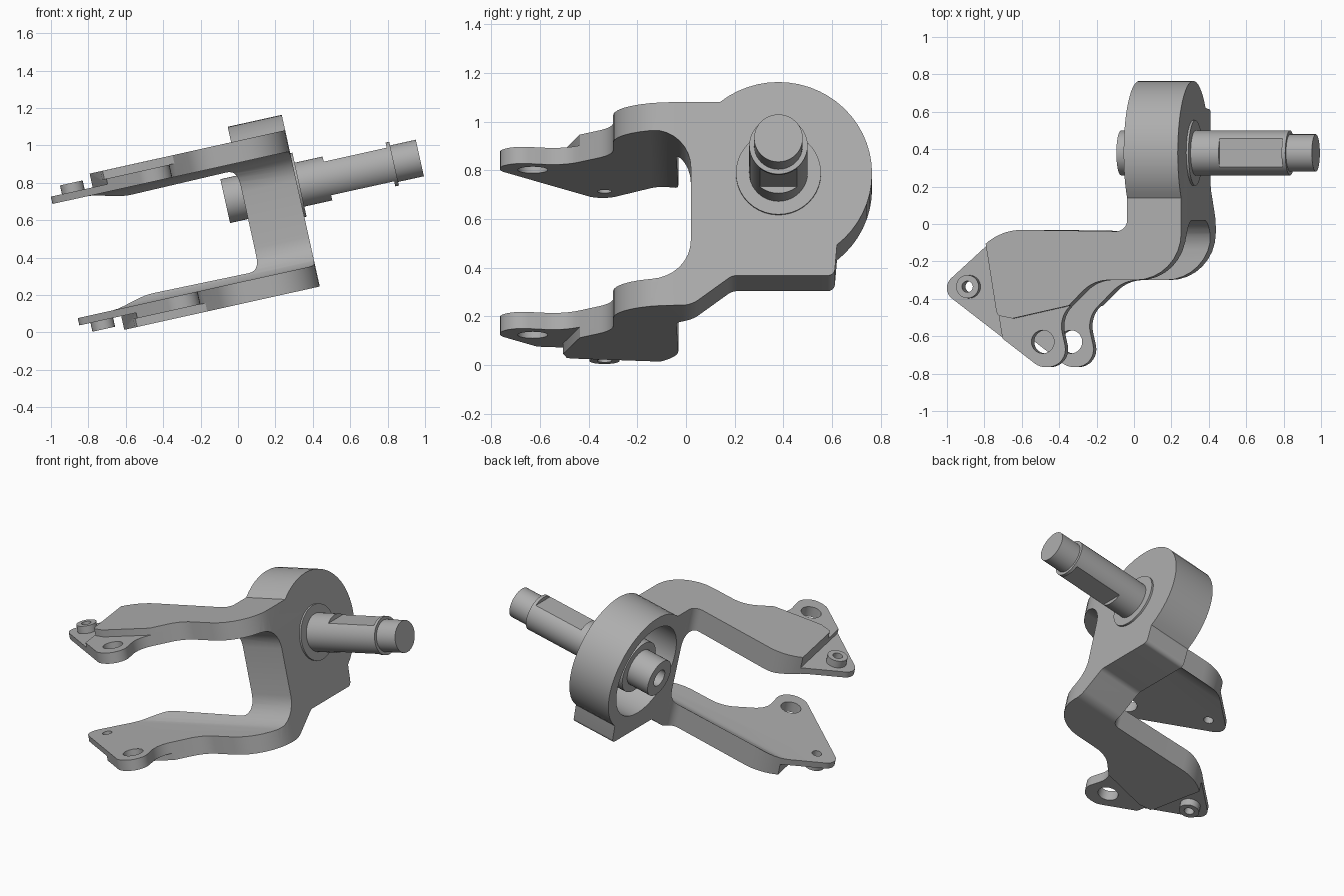
import bpy, bmesh, math
from mathutils import Vector, Matrix

cube = bpy.data.objects.get("Cube")
if cube:
    bpy.data.objects.remove(cube, do_unlink=True)

TILT = Matrix.Rotation(math.radians(-12.5), 4, 'Y')
AXLE_Y, AXLE_W = 0.38, 0.70      # axle centre in the untilted frame
MIRROR = 1.145                   # lower arm height = MIRROR - upper arm height

steel = bpy.data.materials.new("grey_steel")
steel.use_nodes = True
steel.diffuse_color = (0.42, 0.42, 0.42, 1)
steel.node_tree.nodes["Principled BSDF"].inputs["Base Color"].default_value = (0.42, 0.42, 0.42, 1)


def rounded(corners, steps=8):
    """Closed outline from (a, b, fillet radius) corners."""
    out = []
    for i, (a, b, r) in enumerate(corners):
        p = Vector((a, b))
        if r == 0:
            out.append(p)
            continue
        d0 = (Vector(corners[i - 1][:2]) - p).normalized()
        d1 = (Vector(corners[(i + 1) % len(corners)][:2]) - p).normalized()
        half = d0.angle(d1) / 2
        centre = p + (d0 + d1).normalized() * (r / math.sin(half))
        reach = r / math.tan(half)
        s, e = p + d0 * reach - centre, p + d1 * reach - centre
        sweep = math.pi - 2 * half
        for k in range(steps + 1):
            t = k / steps
            v = s * math.sin((1 - t) * sweep) + e * math.sin(t * sweep)
            out.append(centre + v / math.sin(sweep))
    return out


def circle(a, b, r, n=40):
    return [(a + r * math.cos(math.tau * k / n), b + r * math.sin(math.tau * k / n))
            for k in range(n)]


def prism(name, outline, axis, lo, hi):
    """Extrude an outline along the axle ('u') or along the height ('w')."""
    bm = bmesh.new()
    place = (lambda p, t: (t, p[0], p[1])) if axis == 'u' else (lambda p, t: (p[0], p[1], t))
    rings = [[bm.verts.new(place(p, t)) for p in outline] for t in (lo, hi)]
    bm.faces.new(rings[0])
    bm.faces.new(rings[1])
    n = len(outline)
    for i in range(n):
        j = (i + 1) % n
        bm.faces.new((rings[0][i], rings[0][j], rings[1][j], rings[1][i]))
    bmesh.ops.recalc_face_normals(bm, faces=bm.faces)
    mesh = bpy.data.meshes.new(name)
    bm.to_mesh(mesh)
    bm.free()
    mesh.materials.append(steel)
    obj = bpy.data.objects.new(name, mesh)
    bpy.context.scene.collection.objects.link(obj)
    return obj


def combine(obj, other, operation):
    """Apply a boolean and discard the helper."""
    mod = obj.modifiers.new("boolean", 'BOOLEAN')
    mod.operation, mod.object, mod.solver = operation, other, 'EXACT'
    deps = bpy.context.evaluated_depsgraph_get()
    mesh = bpy.data.meshes.new_from_object(obj.evaluated_get(deps))
    obj.modifiers.clear()
    obj.data = mesh
    bpy.data.objects.remove(other, do_unlink=True)


def cylinder(name, lo, hi, r):
    return prism(name, circle(AXLE_Y, AXLE_W, r), 'u', lo, hi)


# Fork body: side profile crossed with the plan outline
drum = [(AXLE_Y + 0.385 * math.cos(math.radians(a)), AXLE_W + 0.385 * math.sin(math.radians(a)), 0)
        for a in [128.7 - 180 * k / 28 for k in range(29)]]
side = rounded([(-0.9, 1.0, 0)] + drum + [
    (0.61, 0.27, 0.03), (0.19, 0.27, 0.06), (0.02, 0.145, 0.12), (-0.9, 0.145, 0),
    (-0.9, 0.26, 0), (0.02, 0.26, 0.16), (0.02, 0.885, 0.16), (-0.9, 0.885, 0)])
plan = rounded([
    (0.48, 0.85, 0), (0.184, 0.85, 0), (0.184, -0.04, 0.06), (-0.506, -0.03, 0.3),
    (-0.86, -0.347, 0.07), (-0.306, -0.765, 0.1), (-0.14, -0.765, 0.095),
    (-0.20, -0.50, 0.15), (0.0, -0.30, 0.2), (0.48, -0.30, 0.25)])
fork = prism("fork_body", side, 'u', -1.0, 0.48)
combine(fork, prism("plan", plan, 'w', 0, 1.3), 'INTERSECT')

# Hollow drum
combine(fork, cylinder("cup", 0.1, 0.43, 0.305), 'DIFFERENCE')

# Arm ends: thin tip, stepped pad, raised boss and holes on both arms
tip = [(-1, 0.1), (-0.624, 0.1), (-0.48, -0.79), (-1, -0.79)]
pad = [(-0.545, -0.45), (-0.52, -0.49), (-0.445, -0.505), (-0.13, -0.435), (0, -0.8), (-0.7, -0.8)]
boss, eye = (-0.697, -0.335), (-0.288, -0.63)
for upper in (True, False):
    def on_arm(outline, lo, hi):
        if not upper:
            lo, hi = MIRROR - hi, MIRROR - lo
        return prism("arm_tool", outline, 'w', lo, hi)

    combine(fork, on_arm(tip, 0.925, 1.1), 'DIFFERENCE')
    combine(fork, on_arm(pad, 0.955, 1.1), 'DIFFERENCE')
    combine(fork, on_arm(circle(*boss, 0.062, 24), 0.90, 0.973), 'UNION')
    combine(fork, on_arm(circle(*boss, 0.03, 20), 0.8, 1.1), 'DIFFERENCE')
    combine(fork, on_arm(circle(*eye, 0.062, 28), 0.8, 1.1), 'DIFFERENCE')

# Axle: stub, main shaft, collars and reduced end
axle = cylinder("axle", 0.085, 1.01, 0.12)
for lo, hi, r in ((0.24, 0.45, 0.17), (0.46, 0.492, 0.175), (0.98, 1.151, 0.10)):
    combine(axle, cylinder("step", lo, hi, r), 'UNION')
combine(axle, cylinder("bore", 0, 0.22, 0.055), 'DIFFERENCE')

# Flats above and below the shaft
for lo, hi in ((0.092, 0.2), (-0.2, -0.092)):
    flat = [(0.2, AXLE_W + lo), (0.56, AXLE_W + lo), (0.56, AXLE_W + hi), (0.2, AXLE_W + hi)]
    combine(axle, prism("flat", flat, 'u', 0.645, 0.99), 'DIFFERENCE')

# Tilt and shade
for obj in (fork, axle):
    obj.matrix_world = TILT
    bpy.ops.object.select_all(action='DESELECT')
    obj.select_set(True)
    bpy.context.view_layer.objects.active = obj
    bpy.ops.object.shade_smooth_by_angle(angle=math.radians(30))
